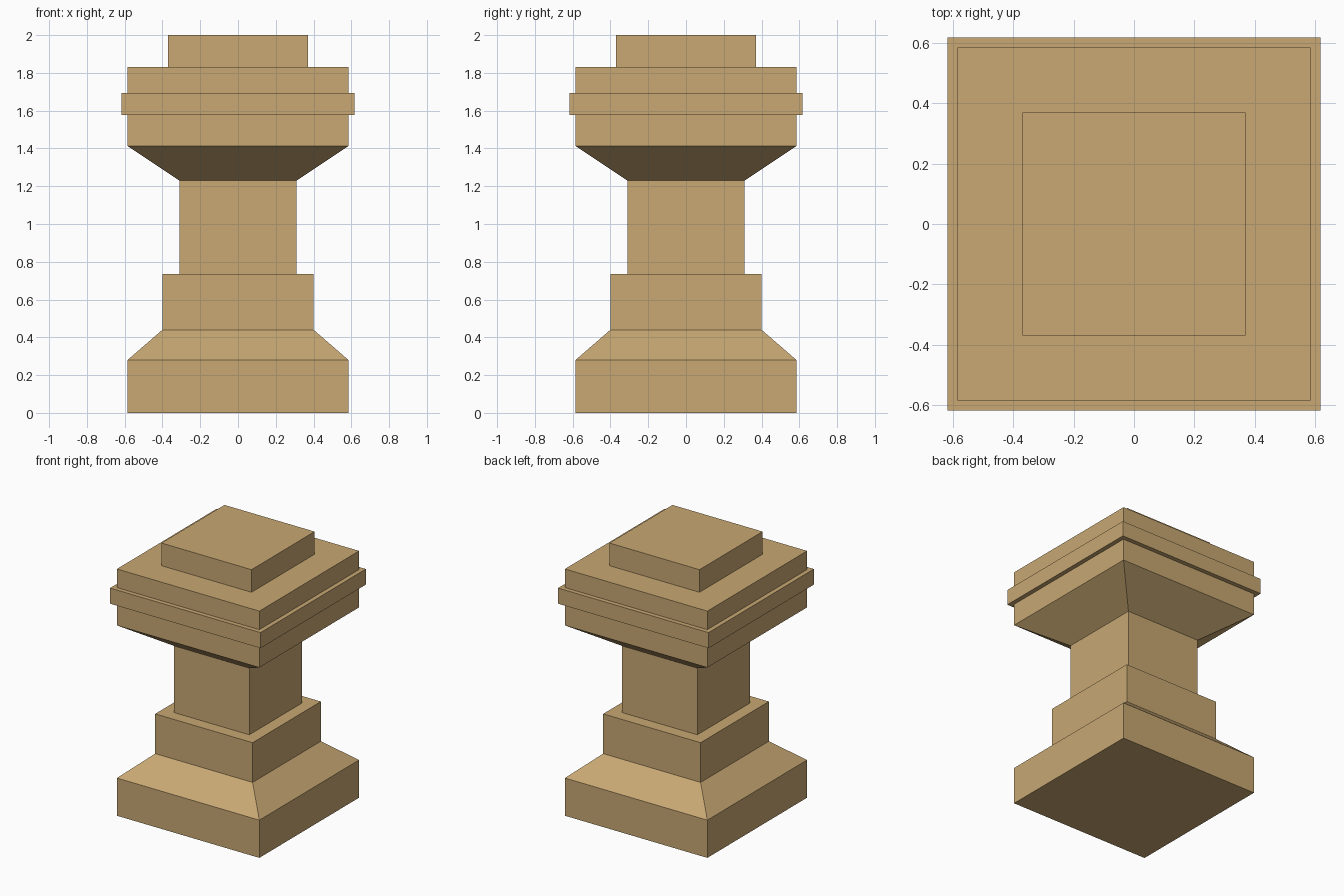
import bpy
import bmesh

if "Cube" in bpy.data.objects:
    bpy.data.objects.remove(bpy.data.objects["Cube"])

stone = bpy.data.materials.new("tan stone")
stone.diffuse_color = (0.578, 0.392, 0.171, 1.0)
stone.use_nodes = True
stone.node_tree.nodes["Principled BSDF"].inputs["Base Color"].default_value = stone.diffuse_color


def square_part(name, profile, cap_bottom=False, cap_top=False):
    """Sweep a (half width, height) profile around a square."""
    bm = bmesh.new()
    rings = [[bm.verts.new((sx * r, sy * r, z))
              for sx, sy in ((-1, -1), (1, -1), (1, 1), (-1, 1))]
             for r, z in profile]
    for low, high in zip(rings, rings[1:]):
        for i in range(4):
            j = (i + 1) % 4
            bm.faces.new((low[i], low[j], high[j], high[i]))
    if cap_bottom:
        bm.faces.new(rings[0][::-1])
    if cap_top:
        bm.faces.new(rings[-1])
    mesh = bpy.data.meshes.new(name)
    bm.to_mesh(mesh)
    bm.free()
    mesh.materials.append(stone)
    obj = bpy.data.objects.new(name, mesh)
    bpy.context.collection.objects.link(obj)
    return obj


# Plinth with sloped shoulder, and the block above it with its ledge
square_part("plinth", [(0.585, 0), (0.585, 0.28), (0.4, 0.44)], cap_bottom=True)
square_part("lower_block", [(0.4, 0.44), (0.4, 0.735), (0.31, 0.735)])

# Narrow shaft
square_part("shaft", [(0.31, 0.735), (0.31, 1.23)])

# Flared capital, projecting band and upper slab
square_part("capital", [(0.31, 1.23), (0.585, 1.413), (0.585, 1.578)])
square_part("band", [(0.585, 1.578), (0.618, 1.578), (0.618, 1.694), (0.585, 1.694)])
square_part("upper_slab", [(0.585, 1.694), (0.585, 1.832), (0.37, 1.832)])

# Top block
square_part("top_block", [(0.37, 1.832), (0.37, 2.0)], cap_top=True)
